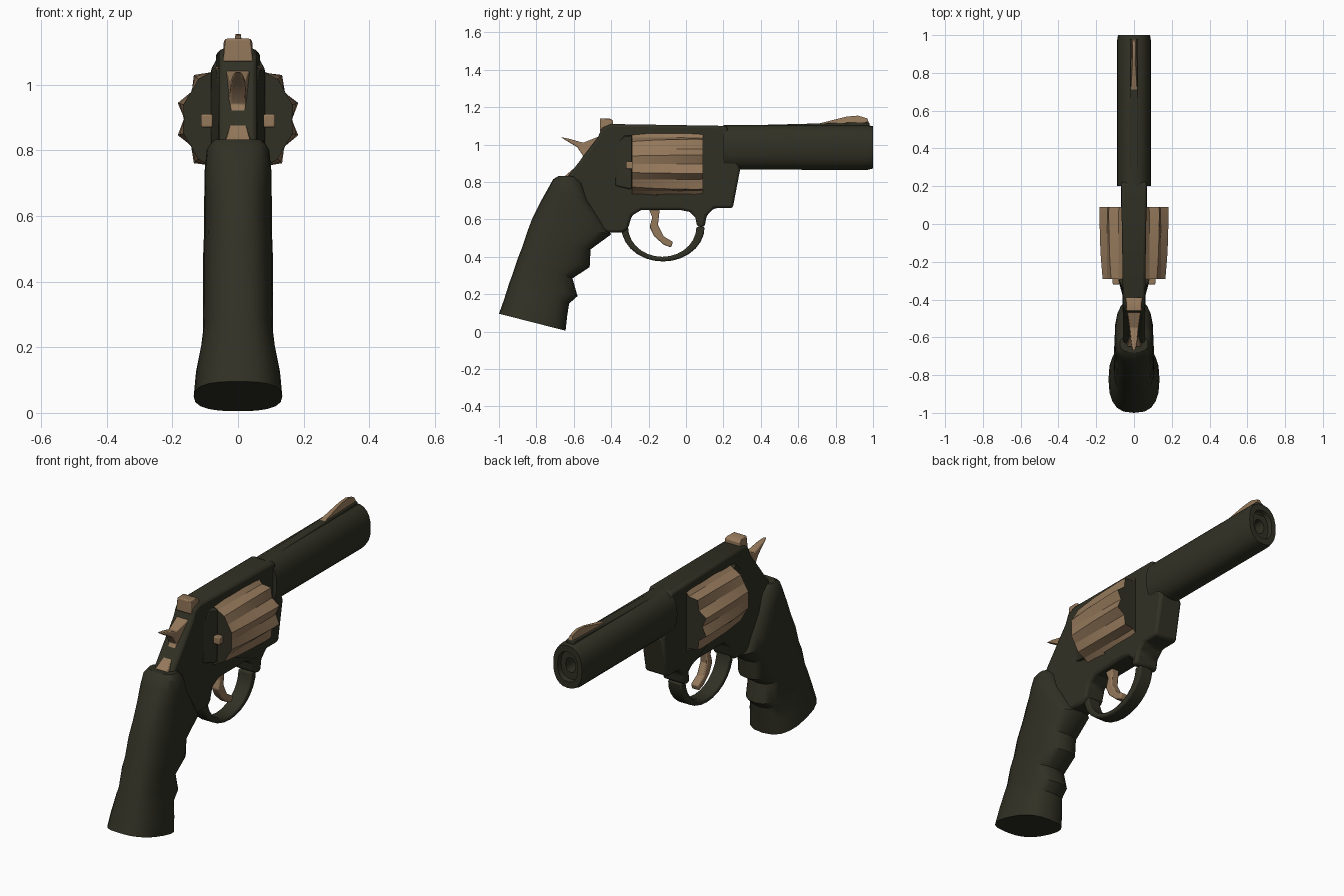
import bpy
import bmesh
from math import sin, cos, pi, radians
from mathutils import Vector

default_cube = bpy.data.objects.get("Cube")
if default_cube:
    bpy.data.objects.remove(default_cube, do_unlink=True)


def make_material(name, colour):
    material = bpy.data.materials.new(name)
    material.use_nodes = True
    material.diffuse_color = (*colour, 1)
    shader = material.node_tree.nodes["Principled BSDF"]
    shader.inputs["Base Color"].default_value = (*colour, 1)
    shader.inputs["Roughness"].default_value = 0.8
    return material


dark = make_material("dark olive", (0.03, 0.03, 0.018))
tan = make_material("tan", (0.3, 0.19, 0.105))


def finish(name, bm, materials, bevel=0, angle=30):
    """Turn a bmesh into a shaded object, with optional softened edges."""
    bmesh.ops.recalc_face_normals(bm, faces=bm.faces)
    mesh = bpy.data.meshes.new(name)
    bm.to_mesh(mesh)
    bm.free()
    for material in materials:
        mesh.materials.append(material)
    obj = bpy.data.objects.new(name, mesh)
    bpy.context.collection.objects.link(obj)
    if bevel:
        modifier = obj.modifiers.new("soft edges", "BEVEL")
        modifier.width = bevel
        modifier.segments = 2
        modifier.limit_method = "ANGLE"
        modifier.angle_limit = radians(35)
    bpy.ops.object.select_all(action="DESELECT")
    obj.select_set(True)
    bpy.context.view_layer.objects.active = obj
    bpy.ops.object.shade_smooth_by_angle(angle=radians(angle))
    return obj


def plate(name, outline, half_width, material, bevel=0):
    """Extrude a side outline (y, z) across x; the width may depend on y and z."""
    width = half_width if callable(half_width) else lambda y, z: half_width
    bm = bmesh.new()
    sides = [[bm.verts.new((side * width(y, z), y, z)) for y, z in outline]
             for side in (-1, 1)]
    for side in sides:
        bm.faces.new(side)
    count = len(outline)
    for i in range(count):
        j = (i + 1) % count
        bm.faces.new((sides[0][i], sides[0][j], sides[1][j], sides[1][i]))
    return finish(name, bm, [material], bevel)


def loft(name, rings, materials, bevel=0, angle=30, cap_index=0):
    """Skin a row of equal rings and cap both ends."""
    bm = bmesh.new()
    loops = [[bm.verts.new(point) for point in ring] for ring in rings]
    count = len(loops[0])
    for first, second in zip(loops, loops[1:]):
        for i in range(count):
            j = (i + 1) % count
            bm.faces.new((first[i], first[j], second[j], second[i]))
    for end in (loops[0], loops[-1]):
        bm.faces.new(end).material_index = cap_index
    return finish(name, bm, materials, bevel, angle)


def rounded(value, power):
    """Push a sine or cosine outwards for a squarer oval."""
    return abs(value) ** power * (1 if value > 0 else -1)


def box(name, y0, y1, z0, z1, half_width, material, bevel=0):
    return plate(name, [(y0, z0), (y1, z0), (y1, z1), (y0, z1)],
                 half_width, material, bevel)


# Frame with the upper half of the guard opening in its underside
frame_outline = [
    (-0.45, 1.09), (-0.4, 1.11), (0.22, 1.1), (0.24, 1.0), (0.29, 0.87),
    (0.25, 0.66), (0.15, 0.66), (0.11, 0.62), (0.1, 0.56), (0.06, 0.56),
    (0.05, 0.61), (0.02, 0.64), (-0.03, 0.65), (-0.24, 0.65), (-0.29, 0.62),
    (-0.31, 0.55), (-0.34, 0.53), (-0.42, 0.53), (-0.6, 0.6), (-0.64, 0.82),
    (-0.57, 0.91), (-0.47, 1.04)]
plate("frame", frame_outline, lambda y, z: 0.068 if y > 0.05 else 0.058,
      dark, 0.014)

# Shield behind the cylinder
plate("recoil_shield", [(-0.38, 0.78), (-0.29, 0.76), (-0.29, 1.05),
                        (-0.33, 1.05), (-0.38, 1.0)],
      lambda y, z: 0.085 if y > -0.3 else 0.06, dark, 0.008)

# Trigger guard: a half oval band
steps = 14
arc = [pi + pi * i / steps for i in range(steps + 1)]
outer = [(-0.123 + 0.223 * cos(a), 0.56 + 0.185 * sin(a)) for a in arc]
inner = [(-0.127 + 0.183 * cos(a), 0.56 + 0.16 * sin(a)) for a in arc]
plate("trigger_guard", outer + inner[::-1], 0.04, dark, 0.008)

# Trigger
plate("trigger", [(-0.2, 0.66), (-0.14, 0.66), (-0.15, 0.57), (-0.12, 0.51),
                  (-0.07, 0.48), (-0.08, 0.45), (-0.12, 0.465),
                  (-0.17, 0.51), (-0.195, 0.56), (-0.18, 0.61)],
      0.022, tan, 0.006)

# Barrel: a tall oval with a stepped muzzle and a bore
sides = 24
barrel_steps = [(0.2, 0.99), (0.97, 1), (1, 0.94), (1, 0.66), (0.975, 0.62),
                (0.975, 0.32), (0.88, 0.3)]
barrel_rings = []
for y, scale in barrel_steps:
    ring = []
    for i in range(sides):
        a = 2 * pi * i / sides
        ring.append((0.09 * scale * rounded(cos(a), 0.85), y,
                     0.985 + 0.12 * scale * rounded(sin(a), 0.85)))
    barrel_rings.append(ring)
loft("barrel", barrel_rings, [dark])

# Top rib and sights
plate("barrel_rib", [(0.2, 1.05), (0.98, 1.05), (0.98, 1.12), (0.2, 1.1)],
      0.022, dark, 0.005)
plate("front_sight", [(0.7, 1.11), (0.98, 1.11), (0.97, 1.14), (0.92, 1.155),
                      (0.86, 1.15)],
      lambda y, z: 0.016 if z < 1.12 else 0.008, tan)
plate("rear_sight", [(-0.46, 1.07), (-0.39, 1.07), (-0.39, 1.13),
                     (-0.41, 1.14), (-0.46, 1.14)],
      lambda y, z: 0.046 if z < 1.135 else 0.038, tan, 0.005)

# Hammer: broad at the foot, with a spur that narrows to the tip
plate("hammer", [(-0.67, 1.04), (-0.62, 1.03), (-0.55, 1.01), (-0.45, 1.05),
                 (-0.45, 0.9), (-0.6, 0.8), (-0.65, 0.83), (-0.58, 0.89),
                 (-0.55, 0.94), (-0.58, 0.985), (-0.63, 1.015)],
      lambda y, z: 0.038 if z < 0.87 or y > -0.5 else 0.024 + 0.15 * min(0, y + 0.57),
      tan, 0.004)

# Cylinder: ridged drum with dark ends
ridges = 24
drum_rings = []
for y, valley, ridge in [(-0.29, 0.165, 0.172), (-0.15, 0.165, 0.184),
                         (0.05, 0.163, 0.19), (0.09, 0.16, 0.188)]:
    ring = []
    for i in range(ridges):
        a = 2 * pi * i / ridges
        radius = ridge if i % 2 else valley
        ring.append((radius * cos(a), y, 0.895 + radius * sin(a)))
    drum_rings.append(ring)
loft("cylinder", drum_rings, [tan, dark], angle=15, cap_index=1)

# Small latches behind the cylinder on both sides
for side, label in ((-1, "right"), (1, "left")):
    latch = box("latch_" + label, -0.32, -0.28, 0.87, 0.91, 0.018, tan, 0.005)
    latch.location.x = side * 0.095

# Grip: oval sections between a back edge and a finger-notched front edge
grip_sections = [
    (-1.0, 0.096, -0.644, 0.005, 0.135), (-0.975, 0.165, -0.635, 0.085, 0.128),
    (-0.945, 0.26, -0.625, 0.15, 0.112), (-0.93, 0.3, -0.58, 0.19, 0.107),
    (-0.9, 0.39, -0.607, 0.285, 0.106), (-0.88, 0.44, -0.515, 0.345, 0.106),
    (-0.85, 0.53, -0.51, 0.44, 0.106), (-0.82, 0.61, -0.4, 0.52, 0.103),
    (-0.78, 0.69, -0.45, 0.6, 0.103), (-0.735, 0.77, -0.52, 0.7, 0.102),
    (-0.71, 0.815, -0.55, 0.79, 0.095), (-0.68, 0.833, -0.59, 0.83, 0.075)]
grip_sides = 20
grip_rings = []
for back_y, back_z, front_y, front_z, width in grip_sections:
    back, front = Vector((0, back_y, back_z)), Vector((0, front_y, front_z))
    middle, reach = (back + front) / 2, (front - back) / 2
    ring = []
    for i in range(grip_sides):
        a = 2 * pi * i / grip_sides
        point = middle + reach * rounded(cos(a), 0.8)
        point.x = width * rounded(sin(a), 0.75)
        ring.append(point)
    grip_rings.append(ring)
loft("grip", grip_rings, [dark], angle=32)
